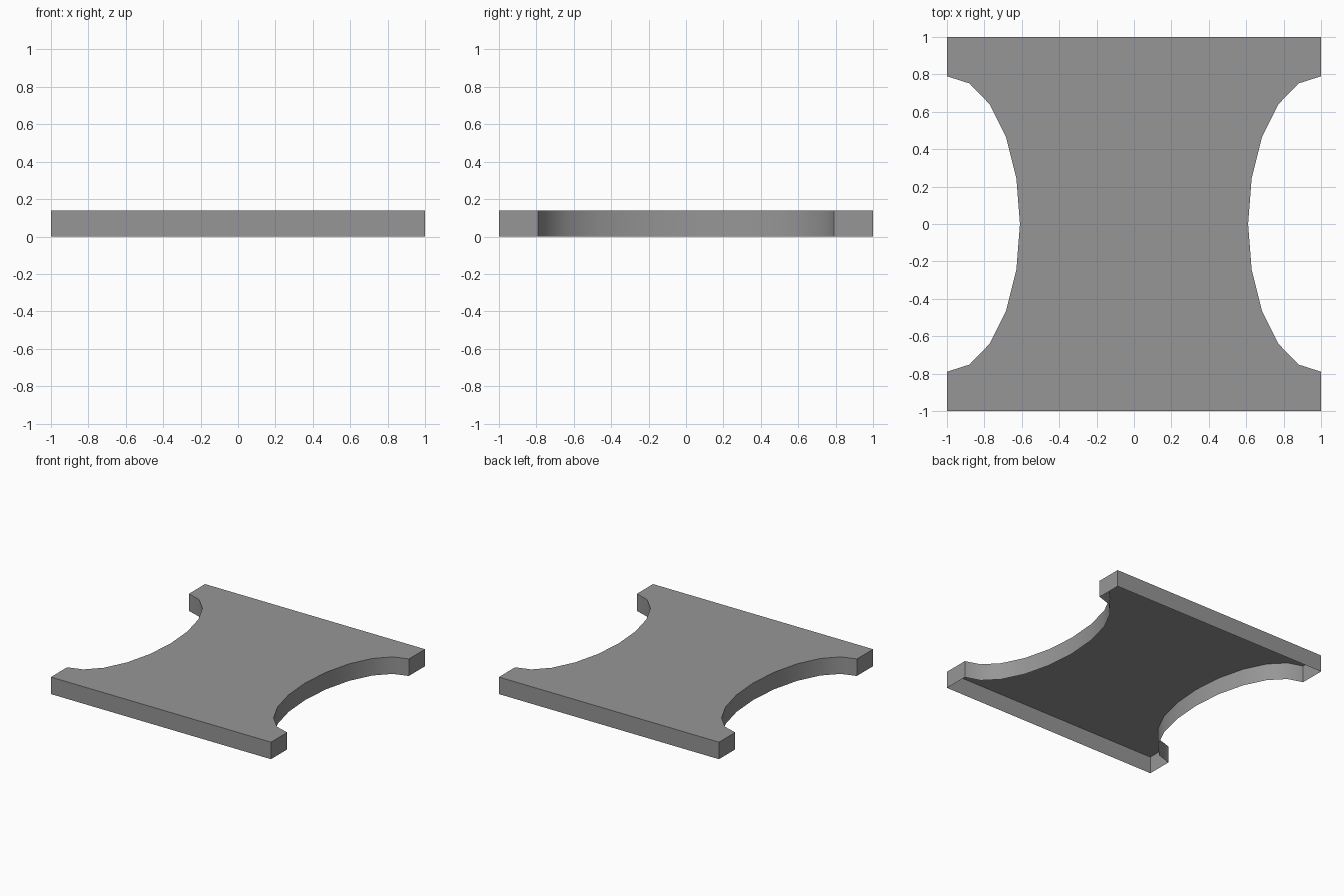
import bpy
import bmesh
from math import sin, cos, pi

cube = bpy.data.objects.get("Cube")
if cube:
    bpy.data.objects.remove(cube, do_unlink=True)

HEIGHT = 0.14
CUT_X, CUT_Y = 0.39, 0.79   # radii of the elliptical side cutouts
STEPS = 10                  # straight segments along each cutout

grey = bpy.data.materials.new("mid_grey")
grey.use_nodes = True
colour = (0.305, 0.305, 0.305, 1)
grey.diffuse_color = colour
grey.node_tree.nodes["Principled BSDF"].inputs["Base Color"].default_value = colour


def side_profile(side):
    """One half of the outline, anticlockwise: corner, cutout, corner."""
    angles = [-pi / 2 + pi * i / STEPS for i in range(STEPS + 1)]
    arc = [(1 - CUT_X * cos(a), CUT_Y * sin(a)) for a in angles]
    return [(side * x, side * y) for x, y in [(1, -1), *arc, (1, 1)]]


# Waisted panel: a top sheet with a thin skirt, open underneath
outline = side_profile(1) + side_profile(-1)
bm = bmesh.new()
top = [bm.verts.new((x, y, HEIGHT)) for x, y in outline]
foot = [bm.verts.new((x, y, 0)) for x, y in outline]
bm.faces.new(top)
for i in range(len(outline)):
    j = (i + 1) % len(outline)
    bm.faces.new((foot[i], foot[j], top[j], top[i]))

mesh = bpy.data.meshes.new("waisted_panel")
bm.to_mesh(mesh)
bm.free()
mesh.materials.append(grey)
panel = bpy.data.objects.new("waisted_panel", mesh)
bpy.context.collection.objects.link(panel)

# Smooth the curved skirt, keep the rim and corners sharp
bpy.ops.object.select_all(action="DESELECT")
panel.select_set(True)
bpy.context.view_layer.objects.active = panel
bpy.ops.object.shade_smooth_by_angle(angle=pi / 6)
